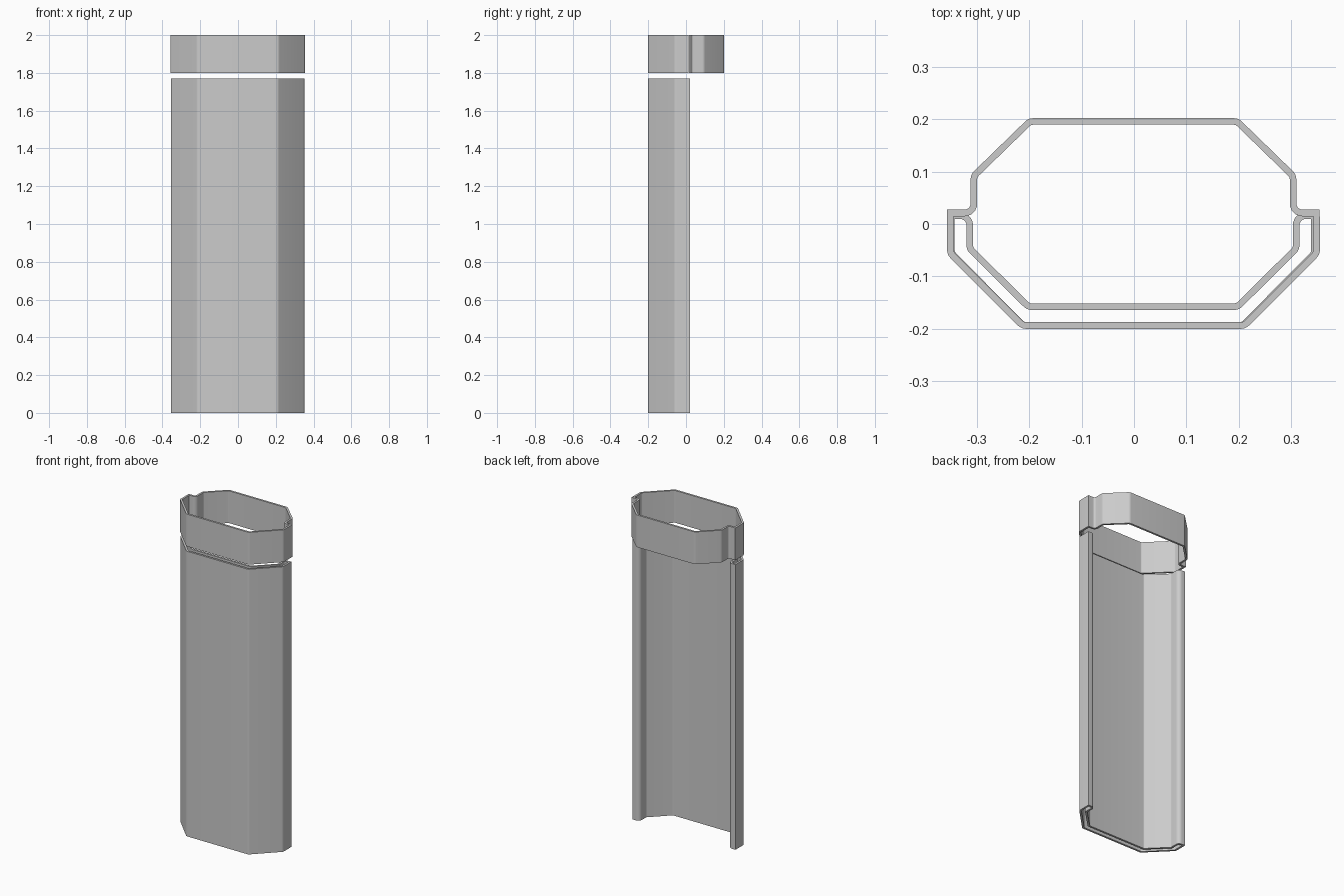
import bpy, bmesh
from mathutils import Vector

cube = bpy.data.objects.get("Cube")
if cube:
    bpy.data.objects.remove(cube, do_unlink=True)

GREY = (0.6, 0.6, 0.6, 1.0)
mat = bpy.data.materials.new("light grey")
mat.use_nodes = True
mat.diffuse_color = GREY
mat.node_tree.nodes["Principled BSDF"].inputs["Base Color"].default_value = GREY

WALL = 0.0125   # sheet thickness
STEPS = 5       # segments per rounded bend


def mirrored(half):
    """Complete a right-hand half path with its mirror image."""
    return half + [(-x, y, r) for x, y, r in reversed(half)]


def rounded(path, closed):
    """Replace each corner (x, y, radius) by a smooth bend."""
    pts, n = [], len(path)
    for i, (x, y, r) in enumerate(path):
        p = Vector((x, y))
        if r == 0 or (not closed and i in (0, n - 1)):
            pts.append(p)
            continue
        a = (Vector(path[i - 1][:2]) - p).normalized()
        b = (Vector(path[(i + 1) % n][:2]) - p).normalized()
        half = a.angle(b) / 2
        cut = r / half_tan(half)
        centre = p + (a + b).normalized() * (cut * cut + r * r) ** 0.5
        start, end = p + a * cut - centre, p + b * cut - centre
        for k in range(STEPS + 1):
            d = start.lerp(end, k / STEPS).normalized()
            pts.append(centre + d * r)
    return pts


def half_tan(angle):
    from math import tan
    return tan(angle)


def offset(pts, dist, closed):
    """Shift a path sideways with mitred corners."""
    out, n = [], len(pts)
    for i, p in enumerate(pts):
        dirs = []
        if closed or i > 0:
            dirs.append((p - pts[i - 1]).normalized())
        if closed or i < n - 1:
            dirs.append((pts[(i + 1) % n] - p).normalized())
        norms = [Vector((-d.y, d.x)) for d in dirs]
        m = sum(norms, Vector((0, 0))).normalized()
        out.append(p + m * dist / m.dot(norms[0]))
    return out


def sheet(name, path, z0, z1, shift, closed=False):
    """Extrude a bent sheet of constant thickness between two heights."""
    pts = rounded(path, closed)
    sides = [offset(pts, s * WALL / 2, closed) for s in (1, -1)]
    bm = bmesh.new()
    rows = [[bm.verts.new((p.x + shift, p.y, z)) for p in side]
            for side, z in ((sides[0], z0), (sides[1], z0),
                            (sides[1], z1), (sides[0], z1))]
    n = len(pts)
    for i in range(n if closed else n - 1):
        j = (i + 1) % n
        for k in range(4):
            a, b = rows[k], rows[(k + 1) % 4]
            bm.faces.new((a[i], a[j], b[j], b[i]))
    if not closed:
        for i in (0, n - 1):
            bm.faces.new([row[i] for row in rows])
    bmesh.ops.recalc_face_normals(bm, faces=bm.faces)
    mesh = bpy.data.meshes.new(name)
    bm.to_mesh(mesh)
    bm.free()
    mesh.materials.append(mat)
    obj = bpy.data.objects.new(name, mesh)
    bpy.context.collection.objects.link(obj)
    bpy.ops.object.select_all(action="DESELECT")
    obj.select_set(True)
    bpy.context.view_layer.objects.active = obj
    bpy.ops.object.shade_smooth_by_angle(angle=0.5)
    return obj


# Half paths: x, y, bend radius
front = [(0.35, 0.014, 0), (0.35, -0.056, 0.016), (0.212, -0.194, 0.016)]
back = [(0.356, 0.021, 0), (0.305, 0.021, 0.018),
        (0.305, 0.092, 0.016), (0.198, 0.196, 0.016)]
outer = [(0.347, 0.016, 0), (0.347, -0.056, 0.016), (0.21, -0.194, 0.016)]
inner = [(0.312, 0.016, 0.018), (0.312, -0.047, 0.016), (0.2, -0.158, 0.016)]

# Collar: front band and flanged back band
sheet("collar_front", mirrored(front), 1.8, 2.0, -0.001)
sheet("collar_back", mirrored(back), 1.8, 2.0, -0.001)

# Tall double-walled front shell, closed by lips along its side edges
loop = mirrored(outer) + [(-x, y, r) for x, y, r in inner] + inner[::-1]
sheet("double_wall_shell", loop, 0.0, 1.77, -0.002, closed=True)
